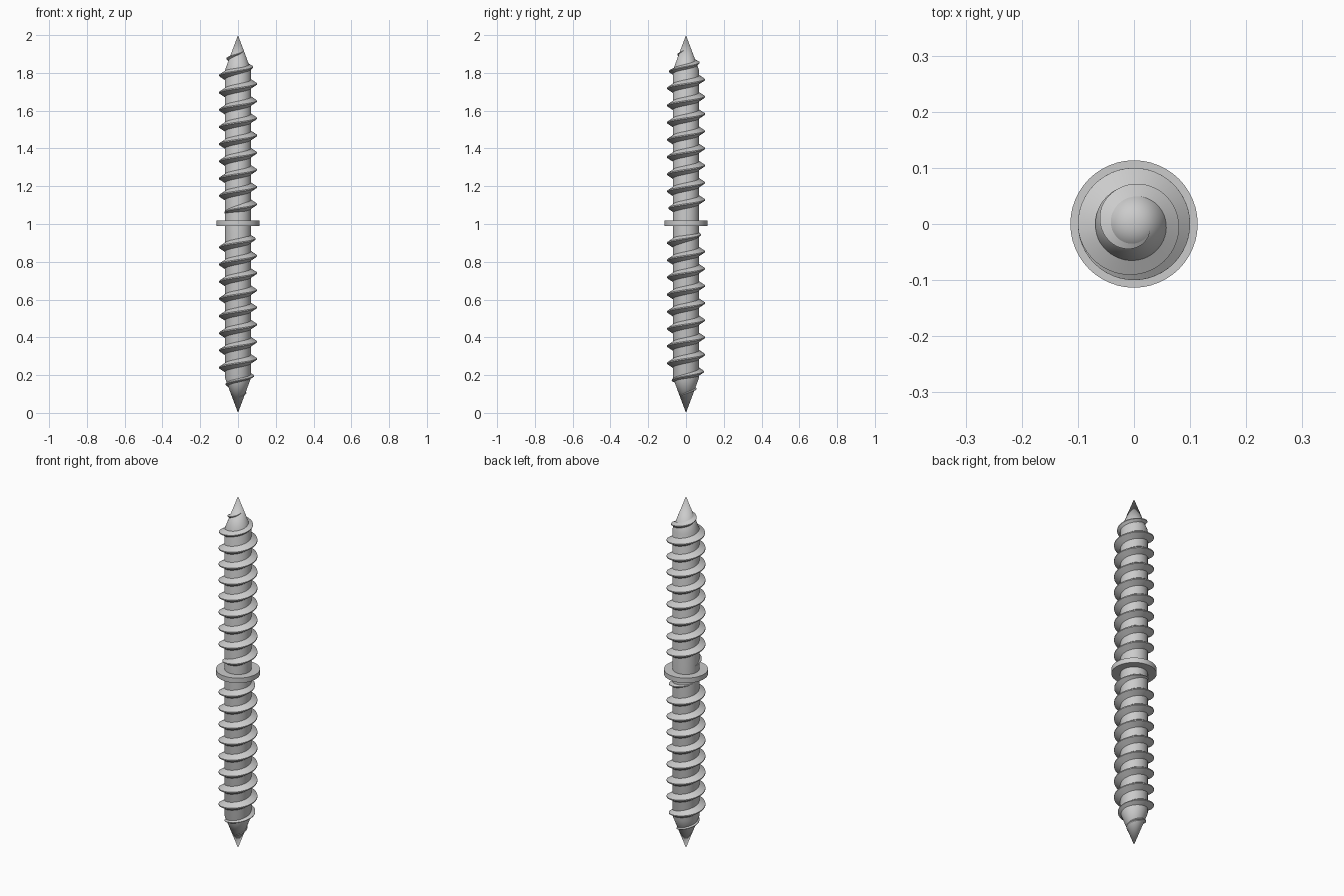
import bpy, bmesh, math

if "Cube" in bpy.data.objects:
    bpy.data.objects.remove(bpy.data.objects["Cube"])

SIDES = 48
CORE, CREST = 0.069, 0.1       # shank radius, thread radius
PITCH, PHASE = 0.091, 1.787    # thread lead, crest height on the -x side
CONE = 0.185                   # length of each point


def finish(bm, name):
    bmesh.ops.recalc_face_normals(bm, faces=bm.faces)
    mesh = bpy.data.meshes.new(name)
    bm.to_mesh(mesh)
    bm.free()
    obj = bpy.data.objects.new(name, mesh)
    bpy.context.collection.objects.link(obj)
    bpy.context.view_layer.objects.active = obj
    obj.select_set(True)
    bpy.ops.object.shade_smooth_by_angle(angle=math.radians(30))
    obj.select_set(False)


def lathe(name, profile):
    bm = bmesh.new()
    verts = [bm.verts.new((r, 0, z)) for r, z in profile]
    edges = [bm.edges.new(pair) for pair in zip(verts, verts[1:])]
    bmesh.ops.spin(bm, geom=verts + edges, cent=(0, 0, 0), axis=(0, 0, 1),
                   angle=math.tau, steps=SIDES, use_duplicate=False)
    bmesh.ops.remove_doubles(bm, verts=bm.verts, dist=1e-5)
    finish(bm, name)


def interp(keys, z):
    for (z0, r0), (z1, r1) in zip(keys, keys[1:]):
        if z <= z1:
            return r0 + (r1 - r0) * (z - z0) / (z1 - z0)
    return keys[-1][1]


def core_radius(z):
    return CORE * max(0, min(1, z / CONE, (2 - z) / CONE))


def thread(name, keys):
    # V-shaped ridge swept up a right-handed helix; keys give crest radius by height
    bm = bmesh.new()
    z0, z1 = keys[0][0], keys[-1][0]
    steps = int((z1 - z0) / PITCH * SIDES)
    rings = []
    for i in range(steps + 1):
        z = z0 + (z1 - z0) * i / steps
        a = math.pi + math.tau * (z - PHASE) / PITCH
        crest = interp(keys, z)
        depth = max(0.0, min(1, (crest - core_radius(z)) / (CREST - CORE)))
        wide, thin = 0.003 + 0.021 * depth, 0.001 + 0.002 * depth
        ring = []
        for dz, outer in ((-wide, 0), (-thin, 1), (thin, 1), (wide, 0)):
            r = crest if outer else core_radius(z + dz) - 0.002
            ring.append(bm.verts.new((r * math.cos(a), r * math.sin(a), z + dz)))
        rings.append(ring)
    for p, q in zip(rings, rings[1:]):
        for j in range(4):
            k = (j + 1) % 4
            bm.faces.new((p[j], p[k], q[k], q[j]))
    bm.faces.new(rings[0])
    bm.faces.new(rings[-1])
    finish(bm, name)


# Double-pointed shank
lathe("shank", [(0, 0), (CORE, CONE), (CORE, 2 - CONE), (0, 2)])

# Stop collar at the middle
lathe("collar", [(0, 0.99), (0.1135, 0.99), (0.1135, 1.018), (0, 1.018)])

# Threads, fading into the points and toward the collar
thread("upper_thread", [(1.055, 0.068), (1.09, CREST), (1.79, CREST),
                        (1.825, 0.083), (1.87, 0.066), (1.92, 0.029)])
thread("lower_thread", [(0.08, 0.029), (0.115, 0.05), (0.15, 0.066),
                        (0.19, 0.083), (0.23, CREST), (0.91, CREST), (0.965, 0.068)])
